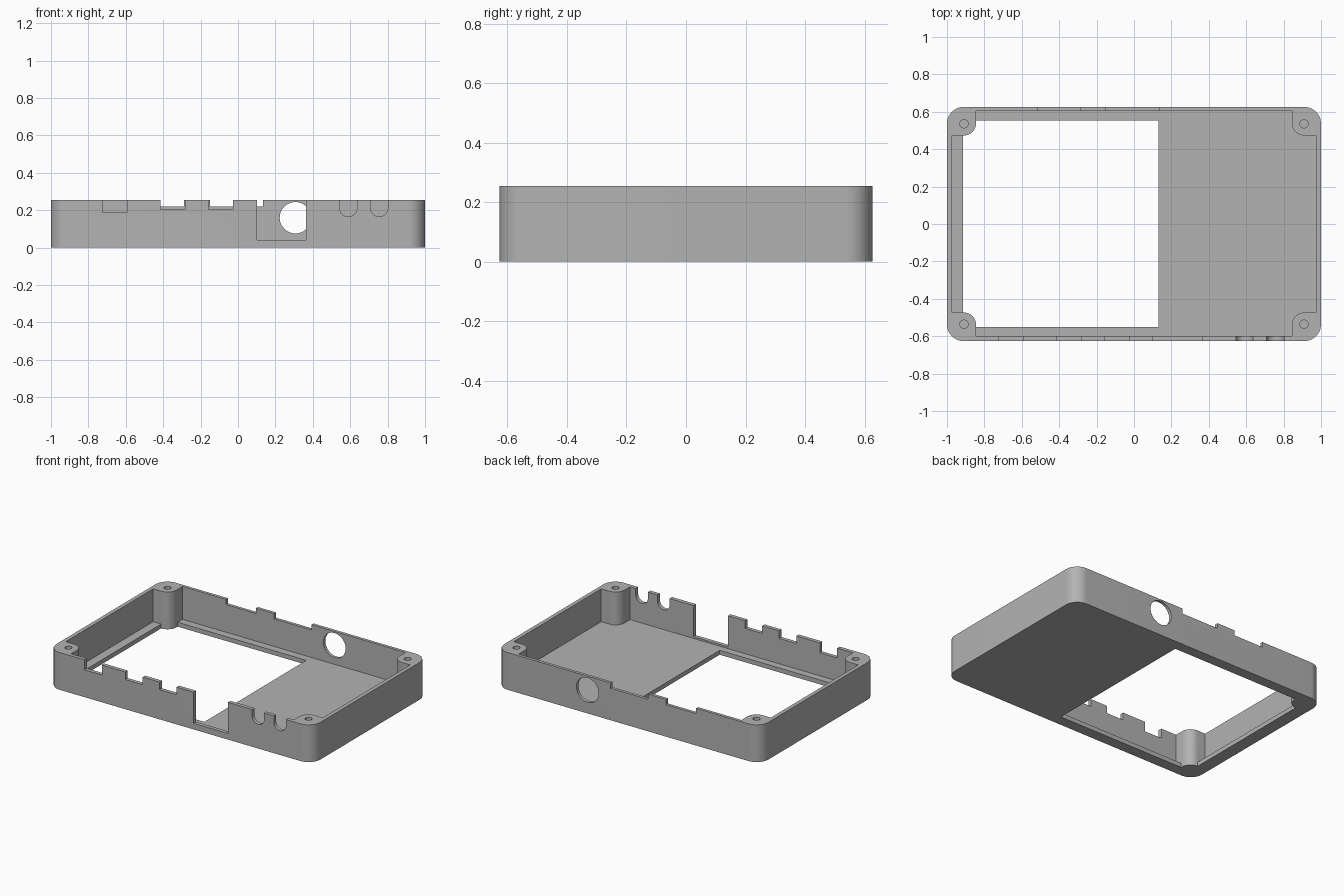
import bpy, bmesh, math
from mathutils import Matrix

cube = bpy.data.objects.get("Cube")
if cube:
    bpy.data.objects.remove(cube, do_unlink=True)

HEIGHT = 0.255
HALF_Y = 0.626
FLOOR = 0.03
POST_X, POST_Y = 0.909, 0.536

grey = bpy.data.materials.new("plain grey")
grey.use_nodes = True
grey.diffuse_color = (0.45, 0.45, 0.45, 1)
grey.node_tree.nodes["Principled BSDF"].inputs["Base Color"].default_value = (0.45, 0.45, 0.45, 1)


def finish(name, bm):
    mesh = bpy.data.meshes.new(name)
    bmesh.ops.recalc_face_normals(bm, faces=bm.faces)
    bm.to_mesh(mesh)
    bm.free()
    mesh.materials.append(grey)
    obj = bpy.data.objects.new(name, mesh)
    bpy.context.collection.objects.link(obj)
    return obj


def box(name, x0, x1, y0, y1, z0, z1, radius=0):
    """Box between limits, with optional rounded vertical edges."""
    bm = bmesh.new()
    bmesh.ops.create_cube(bm, size=1)
    for v in bm.verts:
        v.co.x = x1 if v.co.x > 0 else x0
        v.co.y = y1 if v.co.y > 0 else y0
        v.co.z = z1 if v.co.z > 0 else z0
    if radius:
        upright = [e for e in bm.edges
                   if abs(e.verts[0].co.z - e.verts[1].co.z) > 0.001]
        bmesh.ops.bevel(bm, geom=upright, offset=radius, segments=14,
                        profile=0.5, affect='EDGES')
    return finish(name, bm)


def rod(name, centre, radius, length, along_y=False):
    bm = bmesh.new()
    bmesh.ops.create_cone(bm, cap_ends=True, segments=48, radius1=radius,
                          radius2=radius, depth=length)
    turn = Matrix.Rotation(math.pi / 2, 4, 'X') if along_y else Matrix()
    bm.transform(Matrix.Translation(centre) @ turn)
    return finish(name, bm)


def combine(target, tool, operation='DIFFERENCE'):
    """Apply a boolean and discard the tool."""
    mod = target.modifiers.new("combine", 'BOOLEAN')
    mod.operation = operation
    mod.solver = 'EXACT'
    mod.object = tool
    bpy.context.view_layer.update()
    graph = bpy.context.evaluated_depsgraph_get()
    mesh = bpy.data.meshes.new_from_object(target.evaluated_get(graph))
    target.modifiers.clear()
    target.data = mesh
    bpy.data.objects.remove(tool, do_unlink=True)


corners = [(sx, sy) for sx in (-1, 1) for sy in (-1, 1)]

# Outer body
case = box("case_shell", -1, 1, -HALF_Y, HALF_Y, 0, HEIGHT, 0.09)

# Hollow interior and floor window, leaving the rounded corner posts standing
hollow = box("hollow", -0.973, 0.973, -0.6, 0.605, FLOOR, 0.4)
combine(hollow, box("window", -0.913, 0.13, -0.55, 0.553, -0.1, 0.1), 'UNION')
for sx, sy in corners:
    xs = sorted((sx * 0.844, sx * 1.2))
    ys = sorted((sy * 0.473, sy * 0.8))
    combine(hollow, box("post", *xs, *ys, -0.3, 0.6, 0.067))
combine(case, hollow)

# Screw holes in the posts
for sx, sy in corners:
    combine(case, rod("screw_hole", (sx * POST_X, sy * POST_Y, 0.23), 0.022, 0.3))

# Front wall notches: left edge, right edge, bottom
for x0, x1, z in [(-0.725, -0.593, 0.187), (-0.415, -0.283, 0.203),
                  (-0.157, -0.027, 0.203), (0.102, 0.363, 0.042)]:
    combine(case, box("notch", x0, x1, -0.7, -0.58, z, 0.4))

# Front cable slots with round bottoms
for x in (0.59, 0.755):
    slot = rod("slot", (x, -0.64, 0.212), 0.046, 0.12, True)
    combine(slot, box("slot_top", x - 0.0459, x + 0.0459, -0.7, -0.58, 0.212, 0.4), 'UNION')
    combine(case, slot)

# Back wall notches and round port
for x0, x1 in [(-0.515, -0.288), (-0.15, 0.133)]:
    combine(case, box("notch", x0, x1, 0.585, 0.7, 0.219, 0.4))
combine(case, rod("port", (0.307, 0.64, 0.16), 0.084, 0.12, True))

# Smooth rounded surfaces, crisp edges
bpy.ops.object.select_all(action='DESELECT')
case.select_set(True)
bpy.context.view_layer.objects.active = case
bpy.ops.object.shade_smooth_by_angle(angle=math.radians(30))
